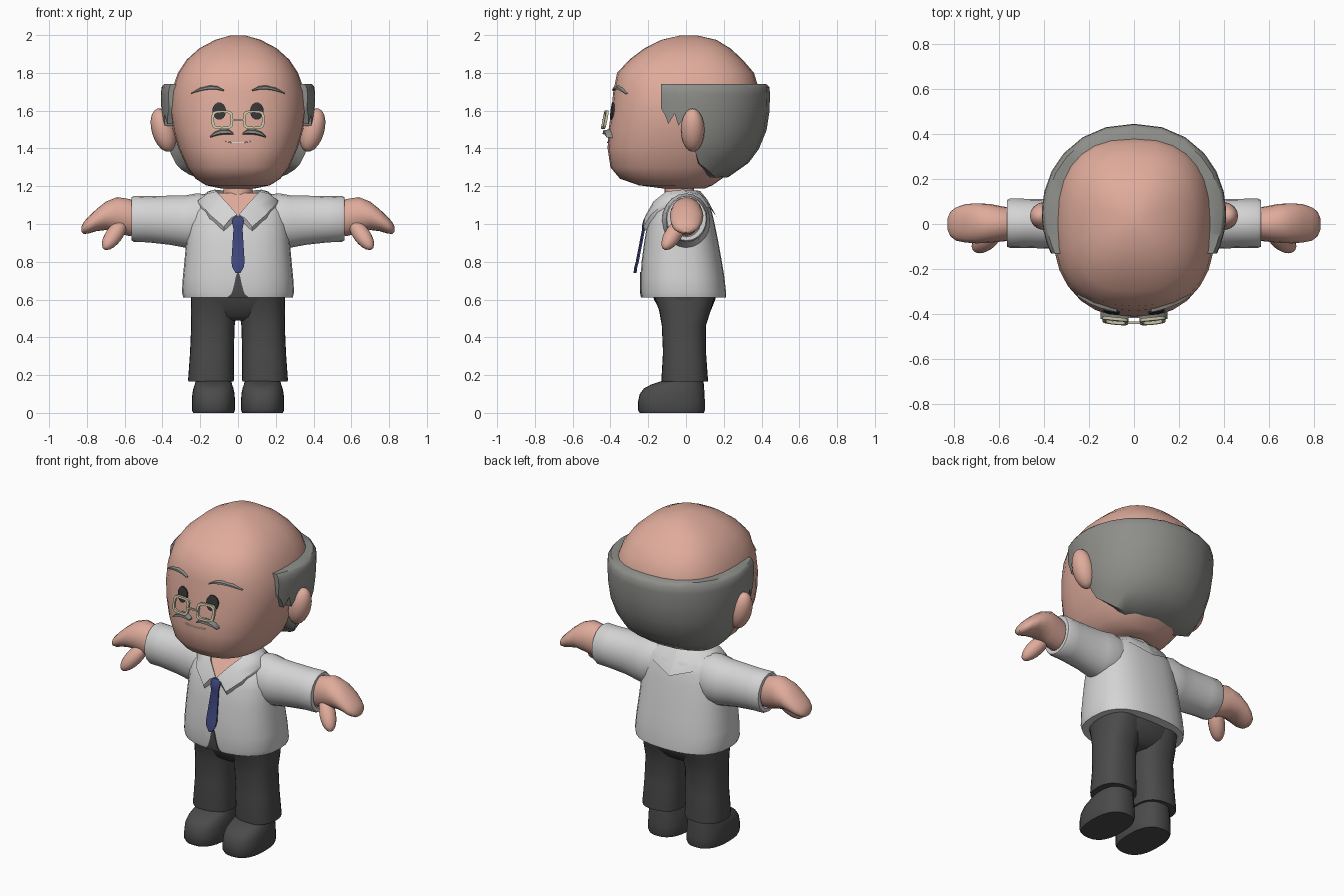
import bpy, bmesh, math
from mathutils import Vector, Matrix

if "Cube" in bpy.data.objects:
    bpy.data.objects.remove(bpy.data.objects["Cube"])

COLOURS = {
    "skin": (0.74, 0.41, 0.33), "shirt_white": (0.66, 0.66, 0.66),
    "hair_grey": (0.27, 0.27, 0.255), "trouser_charcoal": (0.07, 0.07, 0.07),
    "tie_blue": (0.05, 0.065, 0.21), "frame_gold": (0.58, 0.55, 0.38),
    "eye_dark": (0.04, 0.037, 0.037), "mouth_pale": (0.8, 0.7, 0.66),
}
MATS = {}
for key, rgb in COLOURS.items():
    MATS[key] = bpy.data.materials.new(key)
    MATS[key].diffuse_color = (*rgb, 1)
SIDES = (("left", 1), ("right", -1))


def finish(bm, name, mat, angle=50):
    bmesh.ops.recalc_face_normals(bm, faces=bm.faces)
    me = bpy.data.meshes.new(name)
    bm.to_mesh(me)
    bm.free()
    ob = bpy.data.objects.new(name, me)
    bpy.context.collection.objects.link(ob)
    me.materials.append(MATS[mat])
    bpy.ops.object.select_all(action='DESELECT')
    ob.select_set(True)
    bpy.context.view_layer.objects.active = ob
    bpy.ops.object.shade_smooth_by_angle(angle=math.radians(angle))
    return ob


def loft(name, rings, mat, s=1, closed=False, angle=50):
    """Skin a list of equal-length point loops; s=-1 mirrors in x."""
    bm = bmesh.new()
    vs = [[bm.verts.new((p[0] * s, p[1], p[2])) for p in r] for r in rings]
    n = len(vs[0])
    pairs = list(zip(vs, vs[1:])) + ([(vs[-1], vs[0])] if closed else [])
    for a, b in pairs:
        for i in range(n):
            j = (i + 1) % n
            bm.faces.new((a[i], a[j], b[j], b[i]))
    if not closed:
        bm.faces.new(vs[0])
        bm.faces.new(vs[-1])
    return finish(bm, name, mat, angle)


def blob(name, loc, radii, rot, mat, s=1):
    bm = bmesh.new()
    bmesh.ops.create_uvsphere(bm, u_segments=16, v_segments=10, radius=1)
    m = Matrix.Translation(loc) @ rot.to_matrix().to_4x4() @ Matrix.Diagonal((*radii, 1))
    bm.transform(Matrix.Scale(s, 4, (1, 0, 0)) @ m)
    return finish(bm, name, mat)


def spow(v, e):
    return math.copysign(abs(v) ** e, v)


def oval(z, rx, y0, y1, p=2.5, cx=0, n=28):
    """Horizontal rounded loop spanning y0..y1."""
    yc, ry = (y0 + y1) / 2, (y1 - y0) / 2
    return [(cx + rx * spow(math.cos(t), 2 / p), yc + ry * spow(math.sin(t), 2 / p), z)
            for t in (2 * math.pi * i / n for i in range(n))]


def lerp_row(rows, z):
    z = min(max(z, rows[0][0]), rows[-1][0])
    for a, b in zip(rows, rows[1:]):
        if z <= b[0]:
            f = (z - a[0]) / (b[0] - a[0])
            return [u + (v - u) * f for u, v in zip(a, b)]


def front_y(rows, x, z, p=2.5):
    _, rx, y0, y1 = lerp_row(rows, z)
    k = max(0, 1 - abs(x / rx) ** p) ** (1 / p)
    return (y0 + y1) / 2 - (y1 - y0) / 2 * k


# Head: z, half width, front, back
HEAD = [(1.188, .09, -.12, .10), (1.205, .17, -.25, .14), (1.24, .225, -.35, .19),
        (1.30, .27, -.40, .26), (1.40, .315, -.415, .33), (1.50, .345, -.41, .37),
        (1.60, .36, -.395, .385), (1.70, .353, -.385, .39), (1.80, .318, -.365, .36),
        (1.87, .272, -.30, .30), (1.93, .205, -.22, .235), (1.975, .12, -.13, .16),
        (1.998, .04, -.03, .06)]
loft("head", [oval(*r) for r in HEAD], "skin", angle=80)
loft("neck", [oval(z, r, -.035 - r, -.035 + r, 2) for z, r in ((1.08, .09), (1.15, .078), (1.23, .078))], "skin")

# Hair band: wraps round the back with jagged sideburns
HAIR = [(1.24, .27, .21), (1.30, .32, .31), (1.36, .352, .365), (1.45, .387, .415),
        (1.55, .402, .44), (1.68, .41, .445), (1.725, .405, .442), (1.742, .39, .425)]
HALF_EDGE = [(-27, 1.61), (-24, 1.58), (-21, 1.53), (-16, 1.585), (-13, 1.52), (-9, 1.56),
             (-4, 1.53), (-1, 1.40), (4, 1.32), (14, 1.29), (28, 1.26), (42, 1.245), (58, 1.25), (74, 1.245)]
EDGE = HALF_EDGE + [(90, 1.25)] + [(180 - a, z) for a, z in reversed(HALF_EDGE)]


def hair_point(deg, z, inset):
    _, rx, yb = lerp_row(HAIR, z)
    c, sn = math.cos(math.radians(deg)), math.sin(math.radians(deg))
    ry = (yb - .05 - inset) if sn > 0 else .40
    return ((rx - inset) * spow(c, .92), .05 + ry * sn, z)


hair = []
for deg, low in EDGE:
    zs = [low + (1.742 - low) * k for k in (0, .15, .3, .5, .7, .88, .96, 1)]
    hair.append([hair_point(deg, z, 0) for z in zs] + [hair_point(deg, z, .075) for z in reversed(zs)])
loft("hair_band", hair, "hair_grey")


def face_strip(name, pts, mat, depth, s=1):
    """Tapered bar over the face; pts are x, z, half height."""
    rings = []
    for x, z, h in pts:
        y = front_y(HEAD, x, z)
        rings.append([(x, y + .006, z + h), (x, y - depth, z + h * .5),
                      (x, y - depth, z - h * .5), (x, y + .006, z - h)])
    loft(name, rings, mat, s)


for side, s in SIDES:
    # Face details
    eye = []
    for k, off in ((1, .005), (1, -.006), (.6, -.008), (.1, -.009)):
        ring = []
        for i in range(20):
            t = i * math.pi / 10
            x, z = .1 + .036 * k * math.cos(t), 1.598 + .046 * k * math.sin(t)
            ring.append((x, front_y(HEAD, x, z) + off, z))
        eye.append(ring)
    loft(side + "_eye", eye, "eye_dark", s)
    face_strip(side + "_eyebrow", [(.075, 1.708, .004), (.11, 1.72, .011), (.15, 1.722, .012),
                                   (.20, 1.712, .010), (.25, 1.69, .003)], "hair_grey", .012, s)
    face_strip(side + "_moustache", [(.025, 1.478, .005), (.05, 1.488, .014), (.09, 1.487, .016),
                                     (.125, 1.476, .012), (.148, 1.46, .004)], "hair_grey", .03, s)
    # Ears
    ear_rot = Matrix.Rotation(math.radians(16), 3, 'Y').to_quaternion()
    blob(side + "_ear", (.395, .035, 1.497), (.062, .063, .118), ear_rot, "skin", s)
    # Spectacle rim: rounded rectangle tube, leaning forward at the bottom
    rim = []
    for i in range(24):
        t = 2 * math.pi * i / 24
        c, sn = spow(math.cos(t), .5), spow(math.sin(t), .5)
        ring = []
        for k, dy in ((1, -.007), (1, .007), (.76, .007), (.76, -.007)):
            x, z = .083 + .057 * c * k, 1.552 + .049 * sn * k
            ring.append((x, -.435 + (z - 1.552) * .2 + x * x * .6 + dy, z))
        rim.append(ring)
    loft(side + "_spectacle_rim", rim, "frame_gold", s, closed=True)

loft("spectacle_bridge", [[(x, -.444, 1.557), (x, -.434, 1.557), (x, -.434, 1.547), (x, -.444, 1.547)]
                          for x in (-.035, .035)], "frame_gold")
face_strip("mouth", [(-.065, 1.437, .002), (-.03, 1.431, .004), (.03, 1.431, .004), (.065, 1.437, .002)],
           "mouth_pale", .004)

# Shirt body
TORSO = [(.612, .29, -.235, .213), (.64, .297, -.24, .212), (.72, .292, -.24, .203), (.80, .284, -.235, .19),
         (.90, .275, -.222, .172), (1.00, .265, -.205, .152), (1.06, .25, -.18, .138),
         (1.11, .22, -.135, .12), (1.15, .16, -.09, .085), (1.165, .09, -.07, .05)]
loft("shirt_body", [oval(*r) for r in TORSO], "shirt_white")

# Open gap at the front hem, showing trousers
gap = []
for z, w in ((.745, .003), (.72, .012), (.68, .02), (.65, .028), (.63, .036), (.612, .055)):
    y = front_y(TORSO, 0, z)
    gap.append([(-w, y - .004, z), (w, y - .004, z), (w, y + .005, z), (-w, y + .005, z)])
loft("shirt_hem_gap", gap, "trouser_charcoal")

# Bare chest in the collar opening
loft("open_neck_skin", [[(-w, y, z), (w, y, z), (w, y + .06, z), (-w, y + .06, z)]
                        for z, w, y in ((1.03, .01, -.208), (1.10, .075, -.158), (1.165, .115, -.105))], "skin")

# Tie
loft("tie", [[(-w, y, z), (0, y - .008, z), (w, y, z), (w, y + .008, z), (-w, y + .008, z)]
             for z, w, y in ((1.04, .022, -.208), (1.02, .031, -.218), (.985, .027, -.226), (.975, .024, -.224),
                             (.80, .035, -.258), (.77, .03, -.266), (.74, .012, -.27))], "tie_blue")

# Collar: inner edge and outer edge point pairs
COLLAR = [((.004, -.212, 1.05), (.075, -.226, .985)), ((.065, -.172, 1.12), (.15, -.185, 1.05)),
          ((.115, -.105, 1.172), (.212, -.095, 1.125)), ((.125, -.02, 1.182), (.20, .03, 1.135)),
          ((.085, .05, 1.178), (.13, .115, 1.105)), ((0, .075, 1.175), (0, .15, 1.06))]


def ellipse_x(x, y, z, ry, rz, n=20):
    return [(x, y + ry * math.cos(2 * math.pi * i / n), z + rz * math.sin(2 * math.pi * i / n)) for i in range(n)]


for side, s in SIDES:
    rings = []
    for a, b in COLLAR:
        a, b = Vector(a), Vector(b)
        top, drop = (a + b) / 2 + Vector((0, 0, .012)), Vector((0, .012, -.022))
        rings.append([a, top, b, b + drop, a + drop])
    loft(side + "_collar", rings, "shirt_white", s)
    # Sleeve with a recessed cuff
    loft(side + "_sleeve", [ellipse_x(*r) for r in (
        (.14, .0, 1.02, .11, .135), (.22, .0, 1.015, .128, .147), (.28, .0, 1.013, .118, .138),
        (.36, .0, 1.02, .11, .13), (.48, .003, 1.025, .109, .122), (.55, .003, 1.027, .11, .122),
        (.563, .003, 1.027, .104, .115), (.563, .003, 1.027, .08, .095), (.54, .003, 1.027, .078, .09))],
        "shirt_white", s)
    # Hand and thumb
    loft(side + "_hand", [ellipse_x(*r) for r in (
        (.53, .0, 1.03, .072, .09), (.58, .0, 1.035, .077, .098), (.64, .003, 1.048, .086, .094),
        (.70, .003, 1.043, .089, .075), (.75, .003, 1.02, .085, .058), (.79, .0, .995, .074, .045),
        (.815, .0, .98, .055, .033), (.828, .0, .972, .025, .015))], "skin", s)
    base, tip = Vector((.60, -.02, 1.02)), Vector((.708, -.115, .868))
    blob(side + "_thumb", (base + tip) / 2, (.047, .045, (tip - base).length / 2),
         (tip - base).to_track_quat('Z', 'Y'), "skin", s)
    # Trouser leg
    loft(side + "_trouser_leg", [oval(z, rx, y0, y1, 2.4, cx) for z, rx, y0, y1, cx in (
        (.165, .12, -.128, .115, .143), (.18, .121, -.13, .116, .143), (.32, .116, -.122, .106, .138),
        (.46, .115, -.128, .105, .133), (.54, .122, -.142, .13, .128), (.62, .122, -.17, .155, .125))],
        "trouser_charcoal", s)
    # Shoe
    loft(side + "_shoe", [oval(z, rx, y0, y1, 2.5, .13) for z, rx, y0, y1 in (
        (0, .108, -.245, .095), (.015, .114, -.254, .1), (.06, .114, -.254, .1), (.10, .112, -.245, .098),
        (.13, .106, -.222, .096), (.15, .099, -.185, .095), (.175, .092, -.11, .09))],
        "trouser_charcoal", s)

# Trouser seat joining both legs
loft("trouser_seat", [oval(*r) for r in ((.49, .10, -.09, .07), (.51, .18, -.12, .10), (.55, .235, -.14, .135),
                                         (.60, .25, -.17, .155), (.66, .25, -.18, .16))], "trouser_charcoal")

for m in bpy.data.materials:
    if m.users and not m.is_grease_pencil:
        m.use_nodes = True
        m.node_tree.nodes["Principled BSDF"].inputs["Base Color"].default_value = m.diffuse_color
